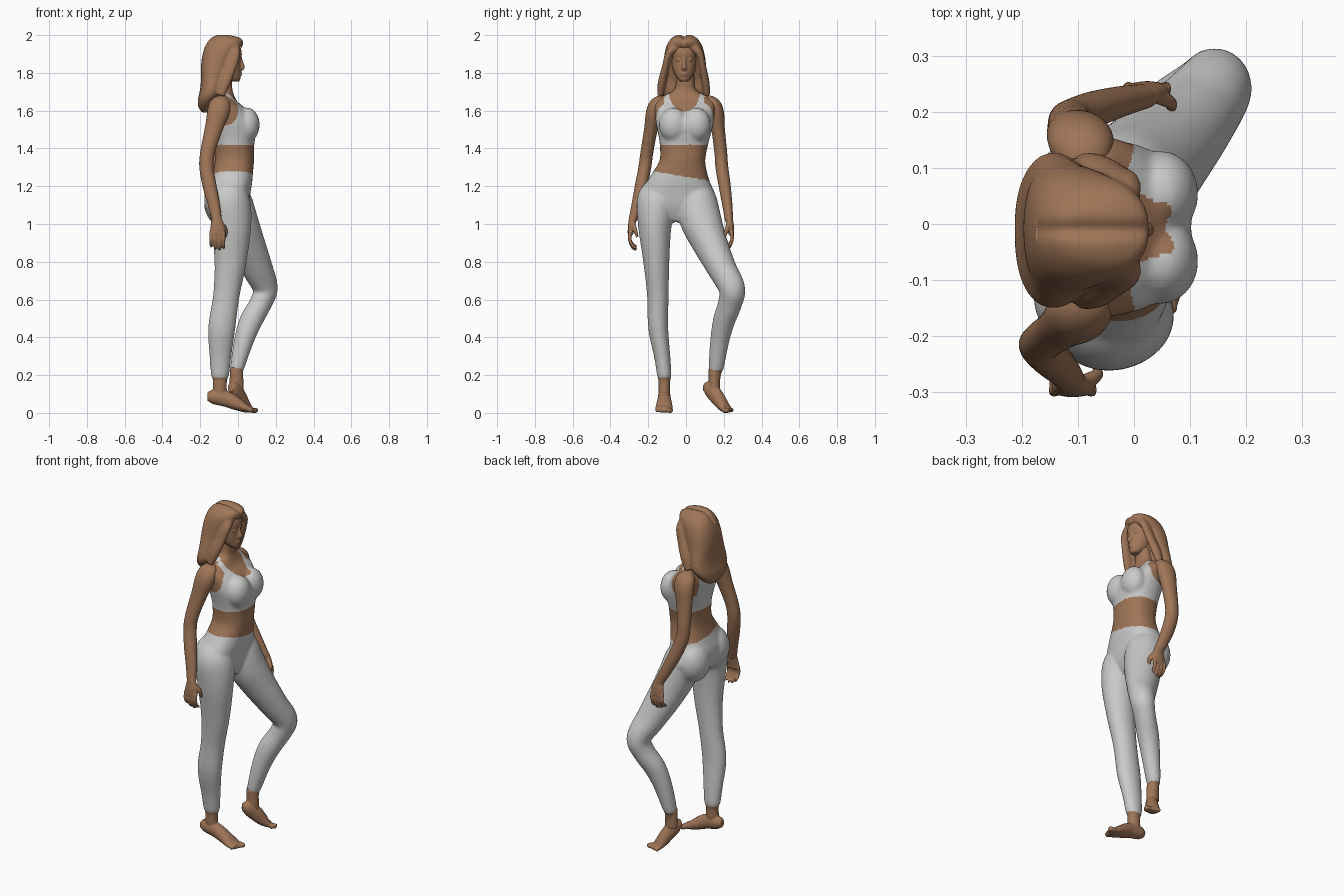
import bpy, bmesh, math
from mathutils import Vector, Matrix


def material(name, rgb):
    m = bpy.data.materials.new(name)
    m.diffuse_color = (*rgb, 1)
    return m


SKIN = material("warm brown skin", (0.35, 0.18, 0.096))
CLOTH = material("light grey fabric", (0.59, 0.59, 0.585))


def spline(pts, steps=6):
    # Catmull-Rom resampling of rows of numbers
    p = [Vector(q) for q in pts]
    p = [p[0] * 2 - p[1]] + p + [p[-1] * 2 - p[-2]]
    out = []
    for i in range(1, len(p) - 2):
        a, b, c, d = p[i - 1:i + 3]
        for k in range(steps):
            t = k / steps
            out.append(0.5 * (2 * b + (c - a) * t + (2 * a - 5 * b + 4 * c - d) * t * t
                              + (3 * b - a - 3 * c + d) * t ** 3))
    return out + [p[-2]]


def loft(bm, pts, ref=(1, 0, 0), n=28, power=2.0, level=False):
    # tube through (x, y, z, radius along ref, radius sideways); level keeps rings horizontal
    rows = spline(pts)
    rings = []
    for i, r in enumerate(rows):
        a, b = rows[max(i - 1, 0)], rows[min(i + 1, len(rows) - 1)]
        t = Vector((0, 0, 1)) if level else Vector(b[:3]) - Vector(a[:3])
        t.normalize()
        u = Vector(ref) - t * t.dot(Vector(ref))
        u.normalize()
        v = t.cross(u)
        ring = []
        for k in range(n):
            c, s = math.cos(math.tau * k / n), math.sin(math.tau * k / n)
            c = math.copysign(abs(c) ** (2 / power), c) * max(r[3], 0.002)
            s = math.copysign(abs(s) ** (2 / power), s) * max(r[4], 0.002)
            ring.append(bm.verts.new(Vector(r[:3]) + u * c + v * s))
        rings.append(ring)
    for a, b in zip(rings, rings[1:]):
        for k in range(n):
            bm.faces.new((a[k], a[(k + 1) % n], b[(k + 1) % n], b[k]))
    bm.faces.new(rings[0][::-1])
    bm.faces.new(rings[-1])


def stack(bm, rows, n=40, power=2.3):
    # level rings from (z, x back, x front, y low, y high)
    loft(bm, [((b + f) / 2, (l + h) / 2, z, (f - b) / 2, (h - l) / 2) for z, b, f, l, h in rows],
         n=n, power=power, level=True)


def ball(bm, c, r):
    bmesh.ops.create_uvsphere(bm, u_segments=24, v_segments=16, radius=1,
                              matrix=Matrix.Translation(c) @ Matrix.Diagonal((*r, 1)))


def finish(name, bm, voxel=0.005, smooth=2, rule=None):
    # fuse overlapping parts into one smooth skin, then colour by rule
    bmesh.ops.recalc_face_normals(bm, faces=bm.faces)
    me = bpy.data.meshes.new(name)
    bm.to_mesh(me)
    bm.free()
    ob = bpy.data.objects.new(name, me)
    bpy.context.collection.objects.link(ob)
    m = ob.modifiers.new("fuse", 'REMESH')
    m.mode, m.voxel_size = 'VOXEL', voxel
    m = ob.modifiers.new("soften", 'SMOOTH')
    m.factor, m.iterations = 0.5, smooth
    dg = bpy.context.evaluated_depsgraph_get()
    ob.data = bpy.data.meshes.new_from_object(ob.evaluated_get(dg))
    ob.modifiers.clear()
    ob.data.materials.clear()
    ob.data.materials.append(SKIN)
    ob.data.materials.append(CLOTH)
    for f in ob.data.polygons:
        f.use_smooth = True
        f.material_index = 1 if rule and rule(*f.center) else 0
    return ob


def clothed(x, y, z):
    # leggings: tilted waistband, two hems
    if z < 1.25 - 0.17 * y:
        return z > (0.225 if y > 0.03 else 0.188)
    # sports top: lower band, scoop neck, arm holes
    yc = abs(y + 0.008)
    if z < 1.42 or z > 1.70:
        return False
    if x > -0.06:
        hole = ((x + .06) / .06) ** 2 + ((z - 1.60) / .075) ** 2 < 1 and yc > .105
        return ((yc / 0.082) ** 2 + ((z - 1.70) / 0.105) ** 2 > 1) and not hole
    return not (yc > 0.09 and z > 1.525)


# torso and legs
bm = bmesh.new()
stack(bm, [(1.01, -.10, .02, -.09, .05), (1.04, -.13, .035, -.15, .09), (1.10, -.165, .055, -.25, .165),
           (1.17, -.165, .067, -.238, .15), (1.22, -.15, .075, -.21, .128),
           (1.28, -.132, .08, -.172, .11), (1.34, -.122, .085, -.139, .102),
           (1.42, -.124, .086, -.139, .117), (1.47, -.133, .094, -.146, .13), (1.53, -.147, .092, -.158, .144),
           (1.58, -.157, .066, -.164, .15), (1.62, -.158, .030, -.168, .157), (1.65, -.152, -.005, -.16, .148),
           (1.68, -.14, -.02, -.115, .105), (1.715, -.125, -.03, -.06, .05),
           (1.80, -.12, -.03, -.055, .045)])
ball(bm, (.045, -.006, 1.515), (.058, .115, .072))
for s in (-1, 1):
    ball(bm, (.048, s * .060 - .006, 1.525), (.067, .077, .092))
    ball(bm, (-.085, s * .09 - .035, 1.12 - s * .01), (.095, .105, .12))
loft(bm, [(-.05, -.12, 1.22, .07, .07), (-.048, -.15, 1.13, .110, .108), (-.035, -.165, 1.0, .106, .090),
          (-.04, -.157, .8, .085, .069),
          (-.062, -.149, .62, .070, .057), (-.086, -.147, .45, .072, .053), (-.093, -.126, .3, .058, .043),
          (-.095, -.115, .2, .048, .038), (-.095, -.115, .175, .038, .032), (-.097, -.115, .1, .038, .032)])
loft(bm, [(-.05, .04, 1.22, .07, .07), (-.035, .055, 1.13, .105, .105), (.0, .078, 1.02, .105, .11),
          (.045, .126, .9, .097, .094), (.1, .187, .77, .083, .078), (.144, .243, .66, .067, .070),
          (.12, .233, .58, .059, .064), (.07, .202, .49, .061, .059), (.033, .18, .39, .053, .051),
          (-.003, .16, .245, .038, .041), (-.005, .156, .215, .031, .032), (-.007, .148, .15, .032, .03)])
finish("body_with_top_and_leggings", bm, voxel=.007, smooth=14, rule=clothed)

# feet with raised heels and toes
feet = [("right_foot", [(-.162, -.115, .085, .022, .02), (-.13, -.115, .085, .038, .033),
                        (-.06, -.115, .073, .042, .035), (0, -.115, .045, .034, .042),
                        (.045, -.117, .024, .022, .046), (.078, -.119, .015, .014, .040)],
         (-.096, -.115), .2, -1),
        ("left_foot", [(-.04, .10, .135, .023, .02), (-.022, .122, .13, .038, .031), (.003, .155, .095, .042, .034),
                       (.028, .19, .047, .033, .038), (.044, .212, .022, .021, .041), (.058, .23, .014, .012, .038)],
         (-.008, .15), .24, 1)]
for name, foot, ankle, top, side in feet:
    bm = bmesh.new()
    loft(bm, foot, ref=(0, 0, 1), n=20)
    loft(bm, [(*ankle, top, .034, .03), (*ankle, top - .05, .036, .03), (*ankle, top - .11, .038, .03)])
    end = Vector(foot[-1][:3])
    d = end - Vector(foot[-2][:3])
    d.z = 0
    d.normalize()
    w = Vector((-d.y, d.x, 0)) * side
    for k in range(5):
        root = end + w * (k - 2) * .018 - d * .015
        tip = end + w * (k - 2) * .017 + d * (.024 - .007 * k)
        r = .014 if k == 0 else .011
        loft(bm, [(root.x, root.y, .014, r, r), (*(tip - d * .008).xy, .013, r, r),
                  (tip.x, tip.y, .011, r * .5, r * .5)], ref=(0, 0, 1), n=10)
    finish(name, bm)

# head with simple facial features
bm = bmesh.new()
stack(bm, [(1.755, -.035, .006, -.03, .01), (1.768, -.06, .013, -.043, .023), (1.79, -.1, .013, -.058, .038),
           (1.82, -.14, .014, -.071, .051), (1.85, -.15, .013, -.077, .057), (1.875, -.155, .014, -.079, .059),
           (1.895, -.16, .02, -.08, .06), (1.93, -.155, .015, -.077, .057), (1.965, -.13, -.01, -.06, .04)],
      n=36, power=2.2)
loft(bm, [(.010, -.01, 1.892, .008, .008), (.018, -.01, 1.855, .010, .009), (.024, -.01, 1.83, .012, .014),
          (.012, -.01, 1.817, .01, .012)], n=12)
for z in (1.789, 1.799):
    ball(bm, (.009, -.01, z), (.012, .022, .007))
for s in (-1, 1):
    ball(bm, (.003, -.01 + s * .031, 1.87), (.011, .015, .007))
finish("head", bm, smooth=3)

# long hair with a centre parting
bm = bmesh.new()
stack(bm, [(1.59, -.19, -.16, -.05, .03), (1.62, -.21, -.135, -.095, .075), (1.66, -.212, -.11, -.135, .11),
           (1.70, -.203, -.085, -.150, .127), (1.76, -.196, -.072, -.140, .120),
           (1.82, -.197, -.045, -.126, .109), (1.88, -.191, -.02, -.117, .102),
           (1.925, -.18, .004, -.109, .092), (1.955, -.168, .025, -.098, .08),
           (1.98, -.150, .022, -.08, .062), (1.995, -.13, -.015, -.06, .042),
           (2.002, -.11, -.05, -.038, .022)], power=2.4)
# locks framing the face
for s in (-1, 1):
    loft(bm, [(-.02, -.009 + s * .04, 1.945, .03, .03), (-.018, -.009 + s * .082, 1.90, .030, .020),
              (-.038, -.01 + s * .099, 1.83, .03, .019), (-.068, -.012 + s * .115, 1.75, .030, .022),
              (-.09, -.013 + s * .124, 1.68, .02, .016)], n=14)
hair = finish("hair", bm, voxel=.006, smooth=8)
for v in hair.data.vertices:
    if v.co.z > 1.94:
        v.co.z -= .010 * math.exp(-((v.co.y + .01) / .014) ** 2)


# arms with hands; fingers curl towards the body
def arm(name, path, side):
    bm = bmesh.new()
    loft(bm, path, n=24)
    hx, hy, hz = path[-1][:3]
    loft(bm, [(hx, hy, hz + .01, .026, .02), (hx + .003, hy + side * .008, hz - .035, .038, .018),
              (hx + .003, hy + side * .012, hz - .075, .040, .015)], n=18)
    for k in range(4):
        x = hx - .03 + k * .022
        drop = (.0, .012, .016, .008)[k]
        y = hy + side * .012
        loft(bm, [(x, y, hz - .06, .011, .011), (x, y + side * .004, hz - .10, .010, .010),
                  (x, y - side * .012, hz - .128 - drop, .009, .009),
                  (x, y - side * .032, hz - .14 - drop, .007, .007)], n=10)
    loft(bm, [(hx + .02, hy, hz - .015, .014, .014), (hx + .045, hy - side * .012, hz - .05, .012, .012),
              (hx + .046, hy - side * .025, hz - .09, .008, .008)], n=10)
    finish(name, bm, smooth=3)


arm("right_arm", [(-.088, -.10, 1.652, .035, .03), (-.095, -.145, 1.635, .056, .042), (-.105, -.168, 1.59, .058, .044),
                  (-.13, -.186, 1.5, .047, .036), (-.161, -.207, 1.38, .039, .034), (-.167, -.218, 1.3, .038, .034),
                  (-.15, -.238, 1.2, .037, .033), (-.127, -.262, 1.1, .032, .027),
                  (-.112, -.282, 1.02, .027, .022)], -1)
arm("left_arm", [(-.088, .09, 1.652, .035, .03), (-.092, .135, 1.635, .056, .042), (-.098, .157, 1.59, .058, .044),
                 (-.108, .170, 1.5, .047, .036), (-.114, .184, 1.38, .039, .034), (-.107, .19, 1.3, .038, .034),
                 (-.070, .205, 1.2, .037, .032), (-.022, .219, 1.1, .032, .027),
                 (.02, .228, 1.02, .027, .022)], 1)
